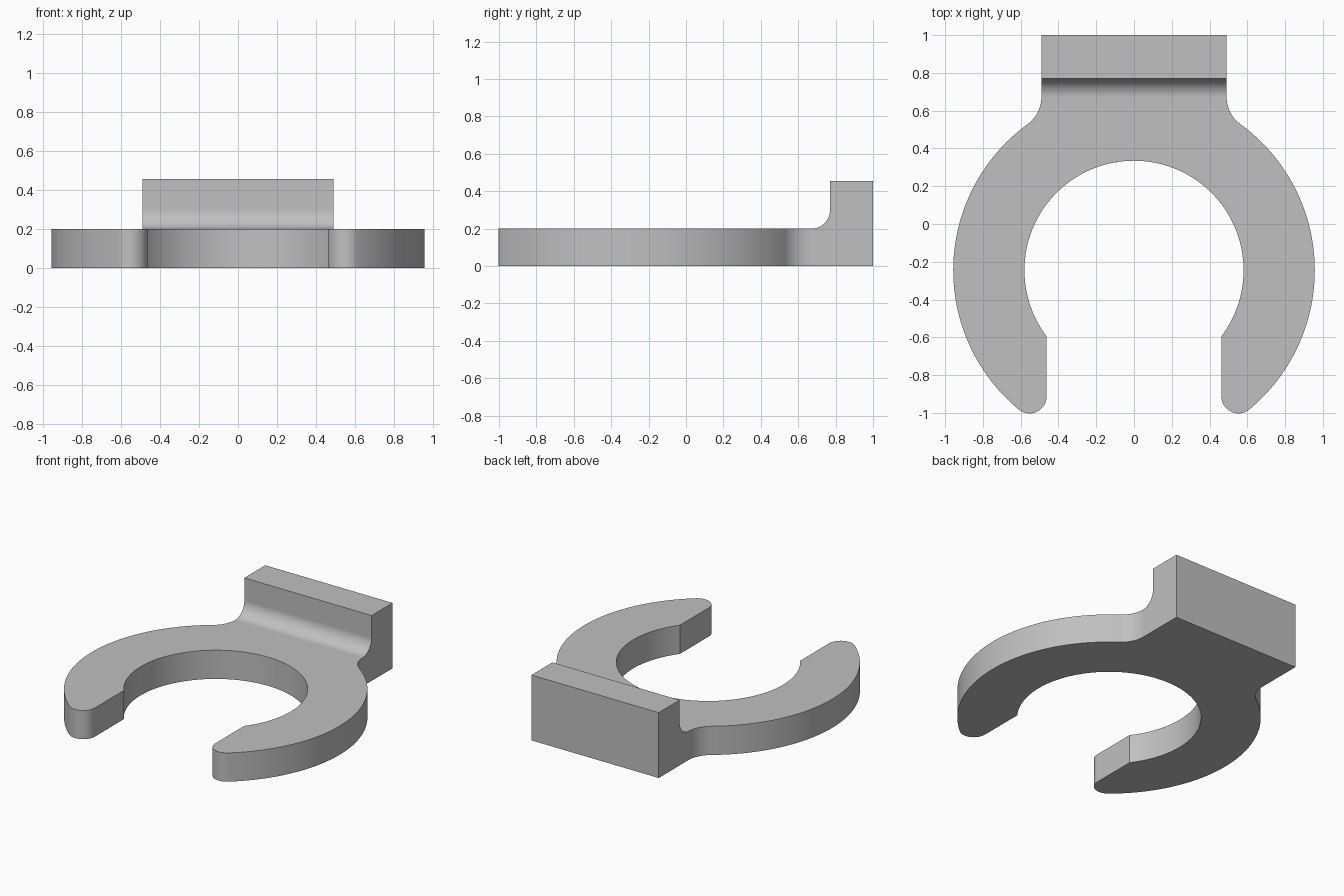
import bpy, bmesh
from math import pi, sin, cos, atan2, sqrt, asin
from mathutils import Vector

cube = bpy.data.objects.get("Cube")
if cube:
    bpy.data.objects.remove(cube, do_unlink=True)

# Main dimensions
CENTRE_Y = -0.245
R_OUT, R_IN = 0.957, 0.58
STEM_X, GAP_X = 0.49, 0.463
R_TIP, R_NECK, R_STEP = 0.09, 0.18, 0.1
PLATE_Z, WALL_Z, WALL_Y = 0.2, 0.455, 0.77


def arc(cx, cy, r, start, end, steps):
    """Points along a circular arc, both ends included."""
    return [(cx + r * cos(start + (end - start) * i / steps),
             cy + r * sin(start + (end - start) * i / steps))
            for i in range(steps + 1)]


def prism(name, points, to_3d, depth):
    """Extrude a closed outline along the depth vector."""
    bm = bmesh.new()
    face = bm.faces.new([bm.verts.new(to_3d(a, b)) for a, b in points])
    ext = bmesh.ops.extrude_face_region(bm, geom=[face])
    verts = [g for g in ext["geom"] if isinstance(g, bmesh.types.BMVert)]
    bmesh.ops.translate(bm, verts=verts, vec=Vector(depth))
    bmesh.ops.recalc_face_normals(bm, faces=bm.faces)
    mesh = bpy.data.meshes.new(name)
    bm.to_mesh(mesh)
    bm.free()
    obj = bpy.data.objects.new(name, mesh)
    bpy.context.collection.objects.link(obj)
    return obj


# Half of the plan outline: inner ring, tip, outer ring, neck fillet, stem
tip_x = GAP_X + R_TIP
tip_y = CENTRE_Y - sqrt((R_OUT - R_TIP) ** 2 - tip_x ** 2)
tip_angle = atan2(tip_y - CENTRE_Y, tip_x)
neck_x = STEM_X + R_NECK
neck_y = CENTRE_Y + sqrt((R_OUT + R_NECK) ** 2 - neck_x ** 2)
neck_angle = atan2(neck_y - CENTRE_Y, neck_x)
gap_angle = -pi / 2 + asin(GAP_X / R_IN)

half = arc(0, CENTRE_Y, R_IN, pi / 2, gap_angle, 48)
half += arc(tip_x, tip_y, R_TIP, -pi, tip_angle, 16)
half += arc(0, CENTRE_Y, R_OUT, tip_angle, neck_angle, 64)[1:]
half += arc(neck_x, neck_y, R_NECK, neck_angle - pi, -pi, 12)[1:]
half.append((STEM_X, 1.1))
outline = half + [(-x, y) for x, y in reversed(half[1:])]

clip = prism("retaining_clip", outline, lambda x, y: (x, y, -0.1), (0, 0, 0.8))

# Side profile: flat plate with a filleted upright wall at the back
side = [(-1.2, 0), (1, 0), (1, WALL_Z), (WALL_Y, WALL_Z)]
side += arc(WALL_Y - R_STEP, PLATE_Z + R_STEP, R_STEP, 0, -pi / 2, 16)
side.append((-1.2, PLATE_Z))
cutter = prism("side_profile_cutter", side, lambda y, z: (-1.2, y, z), (2.4, 0, 0))
cutter.hide_render = True

# Keep only the volume shared by plan and profile
boolean = clip.modifiers.new("profile", 'BOOLEAN')
boolean.operation = 'INTERSECT'
boolean.solver = 'EXACT'
boolean.object = cutter
bpy.ops.object.select_all(action='DESELECT')
clip.select_set(True)
bpy.context.view_layer.objects.active = clip
bpy.ops.object.modifier_apply(modifier=boolean.name)
bpy.data.objects.remove(cutter, do_unlink=True)

# Smooth curved walls, crisp edges, flat large faces
bpy.ops.object.shade_smooth_by_angle(angle=pi / 6)
weighted = clip.modifiers.new("flat_faces", 'WEIGHTED_NORMAL')
weighted.keep_sharp = True

# Single grey material
grey = bpy.data.materials.new("plain_grey")
grey.use_nodes = True
colour = (0.53, 0.53, 0.53, 1)
grey.diffuse_color = colour
grey.node_tree.nodes["Principled BSDF"].inputs["Base Color"].default_value = colour
clip.data.materials.clear()
clip.data.materials.append(grey)
